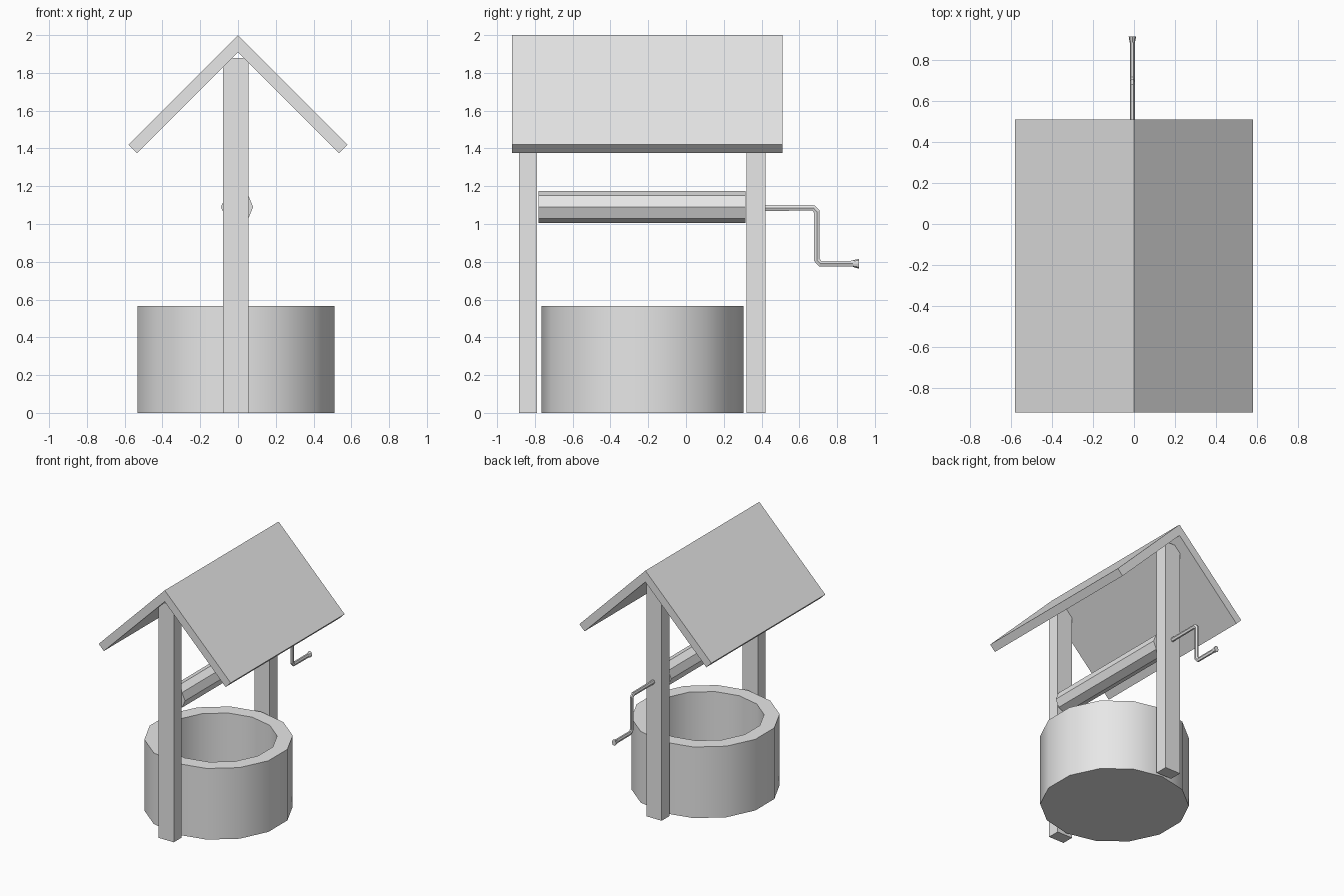
import bpy, bmesh, math
from mathutils import Matrix

if "Cube" in bpy.data.objects:
    bpy.data.objects.remove(bpy.data.objects["Cube"])


def material(name, value):
    m = bpy.data.materials.new(name)
    m.use_nodes = True
    color = (value, value, value, 1)
    m.diffuse_color = color
    m.node_tree.nodes["Principled BSDF"].inputs["Base Color"].default_value = color
    return m


GREY = material("light grey", 0.8)


def add_object(name, bm):
    bmesh.ops.recalc_face_normals(bm, faces=bm.faces)
    mesh = bpy.data.meshes.new(name)
    bm.to_mesh(mesh)
    bm.free()
    mesh.materials.append(GREY)
    obj = bpy.data.objects.new(name, mesh)
    bpy.context.collection.objects.link(obj)
    return obj


def smooth(obj):
    bpy.ops.object.select_all(action="DESELECT")
    obj.select_set(True)
    bpy.context.view_layer.objects.active = obj
    bpy.ops.object.shade_smooth_by_angle(angle=math.radians(30))


def box(name, low, high):
    bm = bmesh.new()
    bmesh.ops.create_cube(bm, size=1)
    for v in bm.verts:
        v.co = [(a + b) / 2 + c * (b - a) for a, b, c in zip(low, high, v.co)]
    return add_object(name, bm)


def rod(name, x, z, y0, y1, r0, r1, sides, squash=1):
    # Tapered rod running along y
    bm = bmesh.new()
    place = (Matrix.Translation((x, (y0 + y1) / 2, z))
             @ Matrix.Diagonal((squash, 1, 1, 1))
             @ Matrix.Rotation(-math.pi / 2, 4, "X"))
    bmesh.ops.create_cone(bm, cap_ends=True, segments=sides, radius1=r0,
                          radius2=r1, depth=y1 - y0, matrix=place)
    return add_object(name, bm)


# Well wall: rim inset and sunk into a deep basin
SIDES, OUTER, INNER, HEIGHT, FLOOR = 14, 0.535, 0.42, 0.565, 0.06
bm = bmesh.new()
bmesh.ops.create_cone(bm, cap_ends=True, segments=SIDES, radius1=OUTER, radius2=OUTER,
                      depth=HEIGHT, matrix=Matrix.Translation((-0.01, -0.23, HEIGHT / 2)))
top = max(bm.faces, key=lambda f: f.calc_center_median().z)
bmesh.ops.inset_region(bm, faces=[top], thickness=(OUTER - INNER) * math.cos(math.pi / SIDES))
hole = bmesh.ops.extrude_discrete_faces(bm, faces=[top])["faces"][0]
for v in hole.verts:
    v.co.z = FLOOR
smooth(add_object("well_wall", bm))

# Posts
for name, y0, y1 in (("front_post", -0.885, -0.79), ("back_post", 0.32, 0.42)):
    box(name, (-0.08, y0, 0), (0.055, y1, 1.88))

# Gable roof: chevron profile extruded along y
profile = [(0, 2), (0.58, 1.42), (0.535, 1.375), (0, 1.91), (-0.535, 1.375), (-0.58, 1.42)]
bm = bmesh.new()
face = bm.faces.new([bm.verts.new((x, -0.92, z)) for x, z in profile])
back = bmesh.ops.extrude_face_region(bm, geom=[face])["geom"]
bmesh.ops.translate(bm, vec=(0, 1.43, 0),
                    verts=[g for g in back if isinstance(g, bmesh.types.BMVert)])
add_object("roof", bm)

# Rope roller
rod("roller", -0.005, 1.09, -0.78, 0.315, 0.085, 0.085, 8)

# Crank: bent rod with chamfered elbows, and a flared knob
path = [(0.40, 1.085), (0.675, 1.085), (0.693, 1.065), (0.693, 0.81), (0.71, 0.79), (0.89, 0.79)]
curve = bpy.data.curves.new("crank", "CURVE")
curve.dimensions = "3D"
curve.bevel_depth = 0.018
curve.bevel_resolution = 1
curve.use_fill_caps = True
spline = curve.splines.new("POLY")
spline.points.add(len(path) - 1)
for p, (y, z) in zip(spline.points, path):
    p.co = (0, y, z, 1)
spline.use_smooth = False
curve.materials.append(GREY)
crank = bpy.data.objects.new("crank", curve)
crank.location.x = -0.008
crank.scale.x = 0.7
bpy.context.collection.objects.link(crank)
rod("crank_knob", -0.008, 0.79, 0.885, 0.915, 0.018, 0.026, 8, 0.7)
